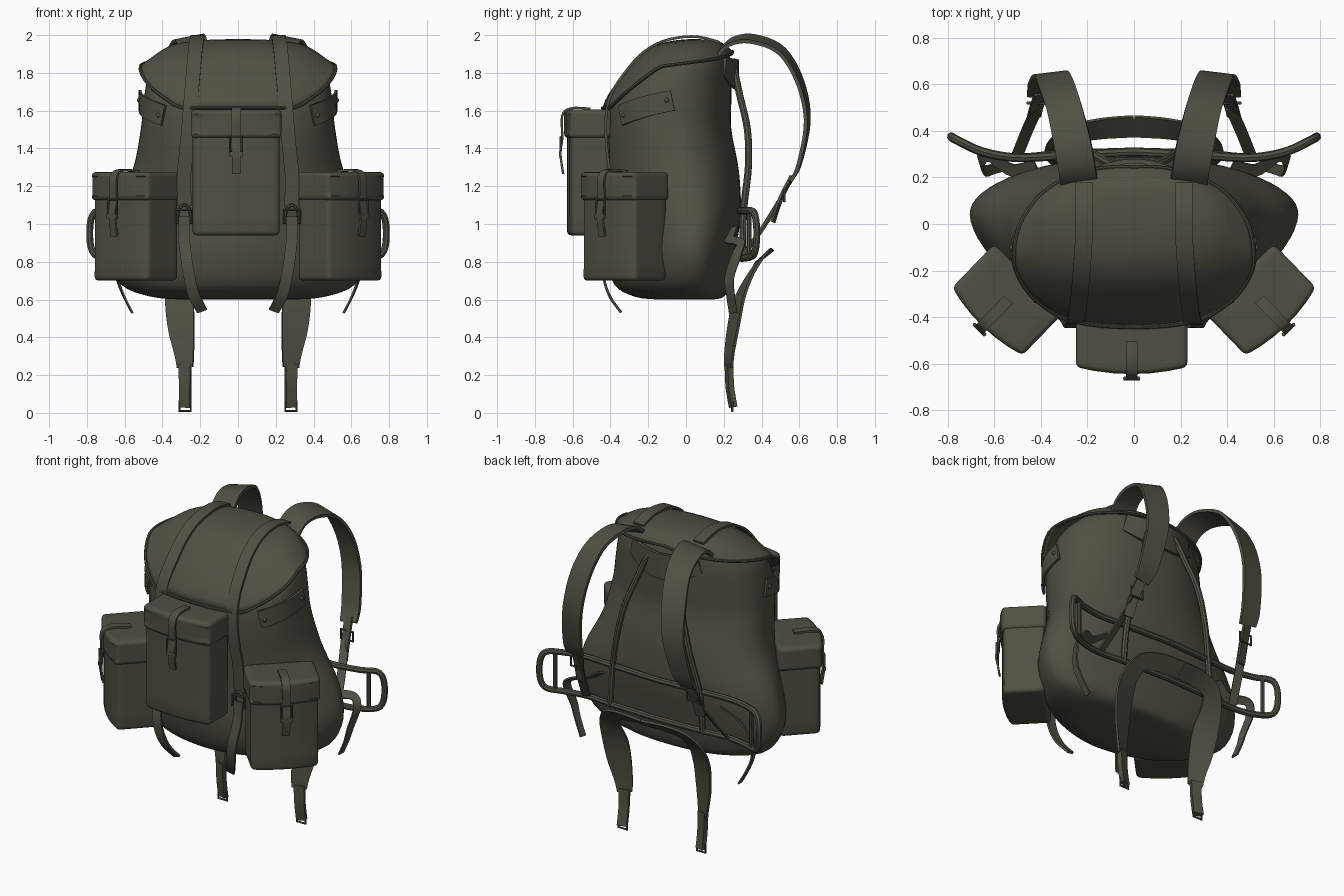
import bpy, bmesh
from math import sin, cos, pi, radians
from mathutils import Vector, Matrix
from mathutils.bvhtree import BVHTree

if "Cube" in bpy.data.objects:
    bpy.data.objects.remove(bpy.data.objects["Cube"])

olive = bpy.data.materials.new("dark olive canvas")
olive.use_nodes = True
olive.diffuse_color = (0.08, 0.08, 0.057, 1)
bsdf = next(n for n in olive.node_tree.nodes if n.type == 'BSDF_PRINCIPLED')
bsdf.inputs["Base Color"].default_value = olive.diffuse_color
bsdf.inputs["Roughness"].default_value = 0.9


# ---------- helpers ----------
def finish(name, mesh, mirror=False):
    ob = bpy.data.objects.new(name, mesh)
    bpy.context.collection.objects.link(ob)
    mesh.materials.clear()
    mesh.materials.append(olive)
    bpy.ops.object.select_all(action='DESELECT')
    ob.select_set(True)
    bpy.context.view_layer.objects.active = ob
    bpy.ops.object.shade_smooth_by_angle(angle=radians(40))
    if mirror:
        ob.modifiers.new("mirror", 'MIRROR').use_mirror_merge = False
    return ob


def from_bmesh(name, bm, mirror=False):
    bmesh.ops.recalc_face_normals(bm, faces=bm.faces)
    mesh = bpy.data.meshes.new(name)
    bm.to_mesh(mesh)
    bm.free()
    return finish(name, mesh, mirror)


def smooth(pts, steps=6):
    """Catmull-Rom samples through points of any dimension."""
    out = []
    for i in range(len(pts) - 1):
        a, b, c, d = (pts[max(0, min(len(pts) - 1, i + k))] for k in (-1, 0, 1, 2))
        for s in range(steps):
            t = s / steps
            out.append([q + t / 2 * (r - p + t * (2 * p - 5 * q + 4 * r - u + t * (3 * (q - r) + u - p)))
                        for p, q, r, u in zip(a, b, c, d)])
    return out + [list(pts[-1])]


def bridge(bm, rings, caps=True):
    loops = [[bm.verts.new(p) for p in ring] for ring in rings]
    n = len(loops[0])
    for a, b in zip(loops, loops[1:]):
        for i in range(n):
            j = (i + 1) % n
            bm.faces.new((a[i], a[j], b[j], b[i]))
    if caps:
        bm.faces.new(loops[0])
        bm.faces.new(loops[-1])


def ribbon(name, pts, across=(1, 0, 0), thick=0.014, mirror=True, steps=5, matrix=None):
    """Flat webbing through (x, y, z, width) points."""
    path = smooth(pts, steps)
    bm, rings = bmesh.new(), []
    for i, p in enumerate(path):
        tan = (Vector(path[min(i + 1, len(path) - 1)][:3]) - Vector(path[max(i - 1, 0)][:3])).normalized()
        side = Vector(across)
        side = (side - tan * side.dot(tan)).normalized()
        s, n, c = side * p[3] / 2, tan.cross(side) * thick / 2, Vector(p[:3])
        rings.append([c - s - n, c + s - n, c + s + n, c - s + n])
    bridge(bm, rings)
    if matrix:
        bm.transform(matrix)
    return from_bmesh(name, bm, mirror)


def tube(name, pts, radius=0.019, mirror=True, cyclic=False, steps=5, matrix=None):
    curve = bpy.data.curves.new(name, 'CURVE')
    curve.dimensions, curve.bevel_depth, curve.bevel_resolution = '3D', radius, 2
    path = smooth(pts, steps) if steps else pts
    spl = curve.splines.new('POLY')
    spl.points.add(len(path) - 1)
    for sp, p in zip(spl.points, path):
        sp.co = (*p[:3], 1)
    spl.use_cyclic_u = cyclic
    curve.use_fill_caps = True
    tmp = bpy.data.objects.new(name, curve)
    mesh = bpy.data.meshes.new_from_object(tmp)
    bpy.data.objects.remove(tmp)
    if matrix:
        mesh.transform(matrix)
    return finish(name, mesh, mirror)


def buckle(name, at, w, h, mirror=True, matrix=None):
    x, y, z = at
    ring = [(x + a * w / 2, y, z + b * h / 2) for a, b in ((-1, -1), (1, -1), (1, 1), (-1, 1))]
    tube(name, ring, 0.007, mirror, True, 0, matrix)


# ---------- main sack: z, half width, front y, back y, y of widest point, front roundness ----------
ROWS = smooth([(.60, .30, -.15, .14, .02, 1), (.615, .46, -.27, .20, .03, 1), (.68, .62, -.38, .23, .04, 1.1),
               (.85, .705, -.43, .26, .04, 1.2), (1.05, .67, -.43, .29, .04, 1.2), (1.28, .56, -.43, .28, .0, 1),
               (1.5, .515, -.425, .24, -.05, .85), (1.65, .50, -.40, .24, -.07, .8), (1.8, .47, -.30, .24, -.06, .8),
               (1.89, .40, -.22, .23, -.02, .85), (1.94, .31, -.13, .19, .02, .9), (1.96, .17, -.04, .13, .04, 1),
               (1.965, .02, .03, .05, .04, 1)], 4)
TOP, SEG = 1.965, 64


def surf(phi, z, grow=1.0):
    """Point on the sack; phi runs from the front round the side."""
    z = max(ROWS[0][0], min(TOP, z))
    i = next((k for k in range(len(ROWS) - 1) if z <= ROWS[k + 1][0]), len(ROWS) - 2)
    a, b = ROWS[i], ROWS[i + 1]
    t = (z - a[0]) / max(1e-6, b[0] - a[0])
    w, yf, yb, mid, e = (p + t * (q - p) for p, q in zip(a[1:], b[1:]))
    s, c = sin(phi), cos(phi)
    e = e if c > 0 else .95
    sx, cy = abs(s) ** e * (1 if s > 0 else -1), abs(c) ** e
    return Vector((w * sx * grow, mid + ((yf if c > 0 else yb) - mid) * cy * grow, z))


ANGLES = [2 * pi * i / SEG for i in range(SEG)]
bm = bmesh.new()
bridge(bm, [[surf(p, r[0]) for p in ANGLES] for r in ROWS])
sack_tree = BVHTree.FromBMesh(bm)
from_bmesh("main_sack", bm)

# ---------- lid flap with flared side corners ----------
EDGE = ((0, 1.60), (30, 1.60), (50, 1.69), (76, 1.82), (100, 1.84), (130, 1.86), (180, 1.90))


def lid_point(phi, t):
    deg = abs((phi * 180 / pi + 180) % 360 - 180)
    (a, za), (b, zb) = next((p, q) for p, q in zip(EDGE, EDGE[1:]) if deg <= q[0] + 1e-6)
    low = za + (zb - za) * (deg - a) / (b - a)
    p = surf(phi, TOP - (TOP - low) * (1 - t) ** 2,
             1.06 + (1 - t) ** 6 * (.02 + .07 * max(0, 1 - abs(deg - 74) / 35)))
    p.z += 0.014
    return p


bm = bmesh.new()
bridge(bm, [[lid_point(p, k / 16) for p in ANGLES] for k in range(17)], caps=False)
bmesh.ops.holes_fill(bm, edges=[e for e in bm.edges if e.is_boundary and e.verts[0].co.z > TOP])
lid = from_bmesh("lid_flap", bm)
lid.modifiers.new("cloth", 'SOLIDIFY').thickness = 0.012
tube("lid_piping", [lid_point(p, 0) for p in ANGLES], 0.009, False, True, 0)


def cast(origin, direction, off):
    d = Vector(direction).normalized()
    return sack_tree.ray_cast(Vector(origin), d)[0] + d * off


# ---------- long closing straps over the lid, buckles and tails ----------
strap = []
for deg in range(-42, 113, 11):
    x = .285 - .07 * max(0, min(1, (deg + 20) / 110))
    a = radians(deg)
    strap.append((*cast((x, -.05, 1.4), (0, -cos(a), sin(a)), .036), .075))
ribbon("closing_straps", strap, steps=3)
by = strap[0][1] - .015
buckle("closing_buckles", (.285, by, 1.04), .085, .07)
tube("closing_loops", [(.25, by + .02, 1.0), (.255, by + .01, 1.07), (.285, by, 1.10), (.315, by + .01, 1.07),
                       (.32, by + .02, 1.0)], .009)
ribbon("closing_tails", [(.285, by, 1.04, .06), (.285, by - .01, .92, .06), (.265, -.44, .76, .06),
                         (.235, -.41, .63, .06), (.19, -.35, .54, .055)])

# ---------- side tabs with rivets ----------
tab = [(*cast((0, -.05, z), (x, y + .05, 0), .02), .11) for x, y, z in
       ((.40, -.35, 1.575), (.45, -.28, 1.60), (.49, -.18, 1.63), (.5, -.07, 1.655))]
ribbon("side_tabs", tab, (0, 0, 1))
for k, p in enumerate((tab[0], tab[3])):
    bm = bmesh.new()
    out = Vector((p[0], p[1], 0)).normalized()
    at = Vector(p[:3]) + out * .008 + Vector((-out.y, out.x, 0)) * (.03 - .06 * k)
    bmesh.ops.create_uvsphere(bm, u_segments=10, v_segments=6, radius=.013, matrix=Matrix.Translation(at))
    from_bmesh("tab_rivets", bm, True)


# ---------- pockets ----------
def padded_box(name, w, d, z0, z1, bulge, matrix, mirror):
    bm = bmesh.new()
    bmesh.ops.create_cube(bm, size=1)
    bmesh.ops.subdivide_edges(bm, edges=bm.edges[:], cuts=5, use_grid_fill=True)
    for v in bm.verts:
        x, y, z = v.co
        v.co = (x * w, y * d, z0 + (z + .5) * (z1 - z0))
        v.co.y -= bulge * (1 - 4 * x * x) * (.5 - y)
    hard = [e for e in bm.edges if e.calc_face_angle(0) > .8]
    bmesh.ops.bevel(bm, geom=hard, offset=.022, segments=3, profile=.5, affect='EDGES')
    bm.transform(matrix)
    return from_bmesh(name, bm, mirror)


def pocket(name, loc, turn, w, d, z0, z1, mirror):
    m = Matrix.Translation(loc) @ Matrix.Rotation(radians(turn), 4, 'Z')
    fz = z1 - .15
    padded_box(name + "_body", w, d, z0, z1 - .02, .025, m, mirror)
    padded_box(name + "_lid", w + .02, d + .02, fz, z1, .03, m, mirror)
    y = -d / 2 - .05
    ribbon(name + "_strap", [(0, 0, z1 + .005, .05), (0, y + .05, z1 + .008, .05), (0, y, z1 - .03, .05),
                             (0, y, fz, .05), (0, y - .01, fz - .08, .045), (0, y + .005, fz - .19, .045)],
           thick=.012, mirror=mirror, matrix=m)
    buckle(name + "_buckle", (0, y - .008, fz - .03), .065, .07, mirror, m)
    ribbon(name + "_keeper", [(-.035, y - .01, fz - .085, .025), (.035, y - .01, fz - .085, .025)],
           (0, 0, 1), mirror=mirror, matrix=m)


pocket("front_pocket", (-.01, -.505, 0), 0, .46, .20, .94, 1.605, False)
pocket("side_pocket", (.54, -.325, 0), 44, .40, .24, .70, 1.275, True)

# ---------- carrying frame ----------
tube("frame_loops", [(0, .31, 1.07), (.3, .295, 1.07), (.5, .285, 1.07), (.65, .31, 1.07), (.76, .36, 1.06),
                     (.785, .375, .95), (.76, .36, .84), (.65, .31, .82), (.5, .285, .82), (.3, .30, .82), (0, .31, .82)])
tube("frame_loop_bars", [(.70, .335, 1.065), (.70, .335, .83)], .013)
tube("frame_uprights", [(0, .25, 1.84), (.09, .255, 1.82), (.15, .285, 1.68), (.21, .325, 1.5), (.26, .33, 1.3),
                        (.31, .305, 1.07), (.33, .30, .82)])
ribbon("yoke_pad", [(-.24, .20, 1.83, .11), (-.12, .25, 1.80, .15), (0, .27, 1.79, .16),
                    (.12, .25, 1.80, .15), (.24, .20, 1.83, .11)], (0, 0, 1), .02, False)

# ---------- shoulder straps ----------
ribbon("shoulder_straps", [(.235, .17, 1.90, .16), (.245, .24, 1.965, .16), (.265, .35, 1.98, .16), (.30, .50, 1.92, .15),
                           (.335, .60, 1.76, .15), (.36, .642, 1.55, .14), (.39, .60, 1.32, .13),
                           (.405, .55, 1.22, .11)], (1, -.12, -.2), .02)
ribbon("shoulder_webbing", [(.40, .56, 1.25, .06), (.42, .50, 1.13, .06), (.43, .46, 1.01, .06)], (1, -.25, 0))
ribbon("shoulder_lower_webbing", [(.415, .50, 1.13, .05), (.46, .40, .97, .05), (.50, .30, .83, .05)], (1, .4, 0), .01)
buckle("shoulder_buckles", (.415, .52, 1.15), .085, .06)

# ---------- lumbar band running into the hanging hip straps ----------
ribbon("lumbar_band", [(0, .42, .83, .11), (.14, .41, .83, .11), (.26, .385, .80, .11), (.31, .33, .71, .13),
                       (.31, .28, .59, .155), (.30, .25, .45, .145), (.285, .23, .32, .11), (.28, .225, .24, .09)],
       (.95, .42, .4), .014)
ribbon("hip_strap_ends", [(.28, .228, .26, .065), (.28, .232, .14, .06), (.28, .25, .03, .06)], (1, .3, 0), .03)
buckle("hip_buckles", (.28, .245, .035), .06, .05)

# ---------- loose side webbing ----------
ribbon("side_webbing", [(.42, .25, .98, .06), (.52, .23, .92, .06), (.62, .29, .90, .05), (.66, .27, .84, .05),
                        (.64, .23, .72, .05), (.61, .235, .63, .045), (.56, .25, .53, .045)], (.3, 1, .4), .01)
